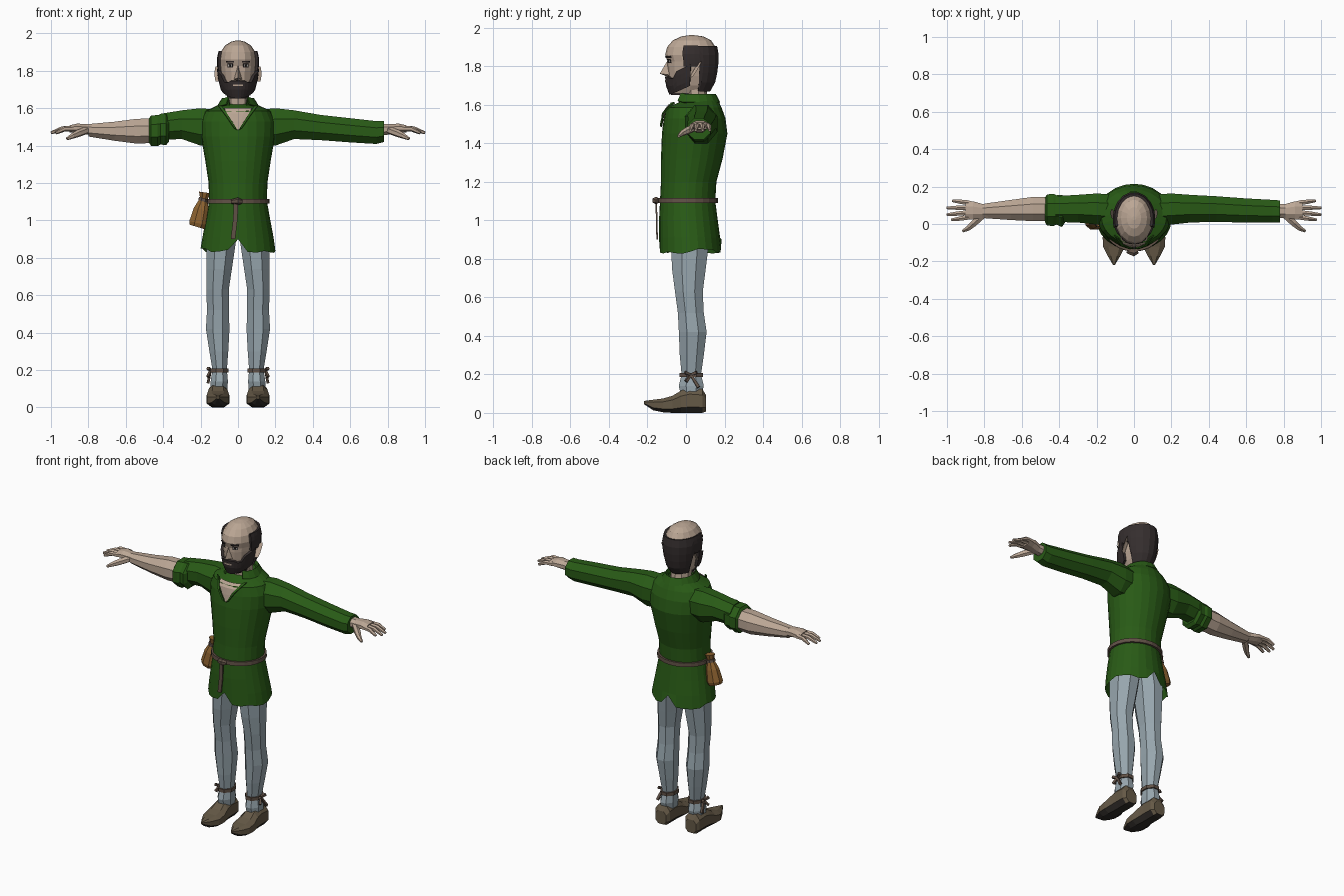
import bpy, bmesh, math, random
from mathutils import Vector as V

random.seed(4)
COL = {"green_cloth": (0.022, 0.105, 0.008), "skin": (0.50, 0.385, 0.30), "pale_blue_cloth": (0.31, 0.38, 0.42),
       "dark_hair": (0.035, 0.027, 0.027), "shoe_leather": (0.13, 0.10, 0.062), "strap_brown": (0.12, 0.083, 0.062),
       "pouch_tan": (0.27, 0.125, 0.03), "sole_dark": (0.03, 0.026, 0.022), "eye_white": (0.6, 0.58, 0.55)}
MAT = {}
for k, c in COL.items():
    MAT[k] = bpy.data.materials.new(k)
    MAT[k].diffuse_color = (*c, 1)


def mesh(name, verts, faces, mat, thick=0):
    me = bpy.data.meshes.new(name)
    me.from_pydata([tuple(v) for v in verts], [], faces)
    bm = bmesh.new()
    bm.from_mesh(me)
    bmesh.ops.recalc_face_normals(bm, faces=bm.faces)
    bm.to_mesh(me)
    bm.free()
    me.materials.append(MAT[mat])
    ob = bpy.data.objects.new(name, me)
    bpy.context.collection.objects.link(ob)
    if thick:
        m = ob.modifiers.new("thickness", "SOLIDIFY")
        m.thickness, m.offset = thick, 0
    return ob


def loft(name, rows, mat, closed=True, caps=True, thick=0):
    n = len(rows[0])
    faces = [(r * n + i, r * n + (i + 1) % n, (r + 1) * n + (i + 1) % n, (r + 1) * n + i)
             for r in range(len(rows) - 1) for i in range(n if closed else n - 1)]
    if closed and caps:
        faces += [tuple(range(n)), tuple(range((len(rows) - 1) * n, len(rows) * n))]
    return mesh(name, [p for r in rows for p in r], faces, mat, thick)


def ring(c, u, v, n=8, power=1.0):
    """Ellipse round c with half-axis vectors u and v; power < 1 makes it boxier."""
    out = []
    for i in range(n):
        a = 2 * math.pi * (i + 0.5) / n
        f = lambda t: math.copysign(abs(t) ** power, t)
        out.append(V(c) + V(u) * f(math.cos(a)) + V(v) * f(math.sin(a)))
    return out


def tube(name, pts, radii, mat, n=6, flat=1.0):
    rows = []
    for i, p in enumerate(pts):
        d = (V(pts[min(i + 1, len(pts) - 1)]) - V(pts[max(i - 1, 0)])).normalized()
        s = d.cross(V((0, 0, 1)) if abs(d.z) < 0.8 else V((0, 1, 0))).normalized()
        rows.append(ring(p, s * radii[i], s.cross(d) * radii[i] * flat, n))
    return loft(name, rows, mat)


def surface(table):
    """Point on a body given rows of (z, half width, front y, back y); angle 0 is the front."""
    def f(deg, z, off=0):
        z = min(max(z, table[0][0]), table[-1][0])
        for a, b in zip(table, table[1:]):
            if z <= b[0]:
                t = (z - a[0]) / (b[0] - a[0])
                w, y0, y1 = [a[i] + (b[i] - a[i]) * t for i in (1, 2, 3)]
                break
        r = math.radians(deg)
        return V(((w + off) * math.sin(r), (y0 + y1) / 2 - ((y1 - y0) / 2 + off) * math.cos(r), z))
    return f


def patch(name, f, angles, lo, hi, mat, off, rows=4, thick=0.008):
    """Shell lying on a body surface between two heights that depend on the angle."""
    return loft(name, [[f(a, lo(a) + (hi(a) - lo(a)) * r / rows, off) for a in angles]
                       for r in range(rows + 1)], mat, closed=False, thick=thick)


# tunic body with a ragged, slit hem
BODY = [(0.83, .20, -.14, .185), (0.91, .19, -.14, .177), (1.0, .173, -.14, .165), (1.10, .155, -.135, .152),
        (1.20, .157, -.13, .158), (1.32, .175, -.13, .19), (1.45, .198, -.125, .215), (1.53, .20, -.115, .205),
        (1.585, .175, -.105, .185), (1.615, .11, -.065, .165), (1.63, .07, -.02, .13)]
body = surface(BODY)
N = 24
rows = [[body(360 * i / N, r[0]) for i in range(N)] for r in BODY]
for i in range(N):
    rows[0][i].z = 0.90 if i in (0, 12) else 0.83 + random.uniform(-0.005, 0.025)
for row in rows[-2:]:
    for p in row:
        p.z += 0.12 * (p.y - 0.06)
loft("tunic", rows, "green_cloth", caps=False)
# neckline opening and collar
rows = []
for z, h in ((1.485, 1), (1.53, 9), (1.57, 18), (1.60, 30)):
    rows.append([body(a * h / 2, z, 0.005) for a in (-2, -1, 0, 1, 2)])
loft("neck_opening", rows, "skin", closed=False, thick=0.004)
for s in (-1, 1):
    loft("neckline_flap", [[(s * .008, -.128, 1.485), (s * .045, -.122, 1.55), (s * .085, -.075, 1.61)],
                           [(s * .022, -.132, 1.495), (s * .066, -.118, 1.56), (s * .105, -.06, 1.612)]],
         "green_cloth", closed=False, thick=0.008)
ang = [35 + i * 290 / 14 for i in range(15)]
crow = lambda rx, ry, z: [(rx * math.sin(math.radians(a)), .055 - ry * math.cos(math.radians(a)),
                           z + .03 * max(0, math.cos(math.radians(a)) - .6)) for a in ang]
loft("collar", [crow(.075, .085, 1.60), crow(.085, .10, 1.652), crow(.108, .118, 1.612)],
     "green_cloth", closed=False, thick=0.008)

# belt with knot and hanging tail
full = [i * 15 for i in range(25)]
patch("belt", body, full, lambda a: 1.09, lambda a: 1.115, "strap_brown", 0.006, 1, 0.012)
tube("belt_knot", [(-.035, -.147, 1.10), (0, -.156, 1.103), (.02, -.147, 1.10)], [.012, .02, .012], "strap_brown")
loft("belt_tail", [[(x - .012, y, z), (x + .012, y, z)] for x, y, z in
                   ((-.01, -.155, 1.10), (-.015, -.152, 1.0), (-.027, -.15, .90))],
     "strap_brown", closed=False, thick=0.008)

# pouch hanging from the belt
tube("pouch", [(-.218, .01, .965), (-.212, .01, .985), (-.196, .01, 1.06), (-.183, .01, 1.115), (-.178, .01, 1.15)],
     [.045, .054, .044, .022, .033], "pouch_tan", 8, 0.8)
tube("pouch_tie", [(-.187, .01, 1.102), (-.182, .01, 1.118)], [.029, .029], "strap_brown", 8)


# arms: rows of (x, y centre, z centre, half depth, half height)
def arm(name, sx, data, mat):
    return loft(name, [ring((sx * x, y, z), (0, ry, 0), (0, 0, rz), 8) for x, y, z, ry, rz in data], mat)


upper = [(.12, .075, 1.50, .09, .10), (.20, .08, 1.50, .09, .108), (.30, .082, 1.512, .08, .083)]
arm("long_sleeve", 1, upper + [(.44, .08, 1.497, .074, .073), (.60, .072, 1.482, .07, .07),
                               (.74, .068, 1.47, .066, .066), (.78, .067, 1.475, .064, .06)], "green_cloth")
arm("short_sleeve", -1, upper + [(.42, .08, 1.50, .075, .075)], "green_cloth")
arm("rolled_cuff", -1, [(.37, .075, 1.49, .075, .075), (.385, .07, 1.485, .093, .09), (.415, .075, 1.485, .085, .085),
                        (.43, .075, 1.48, .093, .09), (.465, .075, 1.48, .09, .088), (.475, .075, 1.48, .073, .072)],
    "green_cloth")
arm("bare_forearm", -1, [(.44, .08, 1.48, .07, .07), (.54, .08, 1.477, .07, .072), (.66, .075, 1.477, .058, .055),
                         (.80, .07, 1.482, .042, .036)], "skin")

for s in (-1, 1):
    # hand with four fingers and a thumb
    arm("hand", s, [(.74, .07, 1.485, .042, .036), (.81, .07, 1.487, .04, .03), (.86, .073, 1.493, .052, .027),
                    (.90, .075, 1.49, .053, .02)], "skin")
    for y, tip, ty in ((.037, .975, .022), (.062, 1.0, .05), (.088, 1.0, .086), (.113, .97, .124)):
        tube("finger", [(s * .88, y, 1.491), (s * (.88 + tip) / 2, (y + ty) / 2, 1.49), (s * tip, ty, 1.468)],
             [.015, .0135, .008], "skin")
    tube("thumb", [(s * .81, .045, 1.482), (s * .855, .005, 1.465), (s * .885, -.022, 1.452), (s * .915, -.038, 1.436)],
         [.02, .02, .015, .008], "skin")

    # leg: rows of (z, inner x, outer x, front y, back y)
    leg = [(.10, .055, .148, -.03, .085), (.14, .052, .148, -.04, .095), (.20, .058, .138, -.025, .08),
           (.30, .05, .155, -.035, .095), (.42, .043, .174, -.04, .11), (.52, .047, .168, -.045, .095),
           (.63, .047, .172, -.06, .09), (.74, .03, .172, -.075, .105), (.86, .012, .172, -.082, .12),
           (.95, .0, .15, -.08, .12)]
    loft("trouser_leg", [ring((s * (a + b) / 2, (c + d) / 2, z), ((b - a) / 2 * 1.04, 0, 0), (0, (d - c) / 2 * 1.04, 0), 8)
                         for z, a, b, c, d in leg], "pale_blue_cloth")
    # ankle strap and its bow
    loft("ankle_strap", [ring((s * .098, .028, z), (.052, 0, 0), (0, .066, 0), 8) for z in (.187, .208)], "strap_brown")
    for dy, dz in ((-.025, -.035), (.04, -.065), (.03, .012), (-.03, .012)):
        tube("strap_bow", [(s * .146, .025, .198), (s * .16, .025 + dy, .198 + dz)], [.008, .011], "strap_brown", 4)
    # pointed shoe with a dark sole: rows of (y, half width, bottom z, top z)
    shoe = [(.105, .04, .008, .09), (.085, .054, 0, .122), (.02, .054, 0, .128), (-.025, .056, 0, .115),
            (-.07, .064, 0, .088), (-.12, .063, .004, .074), (-.17, .036, .014, .068), (-.218, .006, .045, .062)]
    ob = loft("shoe", [ring((s * .107, y, (a + b) / 2), (w, 0, 0), (0, 0, (b - a) / 2 * 1.08), 8, .75)
                       for y, w, a, b in shoe], "shoe_leather")
    for v in ob.data.vertices:
        v.co.z = max(v.co.z, 0)
    ob.data.materials.append(MAT["sole_dark"])
    for p in ob.data.polygons:
        p.material_index = int(p.normal.z < -0.6)

# neck and head
loft("neck", [ring((0, y, z), (r, 0, 0), (0, r, 0), 10) for z, y, r in ((1.54, .055, .075), (1.62, .05, .064), (1.72, .04, .062))], "skin")
HEAD = [(1.655, .05, -.07, .10), (1.70, .075, -.087, .135), (1.75, .088, -.092, .148), (1.80, .095, -.097, .155),
        (1.825, .098, -.096, .157), (1.86, .10, -.108, .158), (1.90, .093, -.098, .153), (1.935, .07, -.068, .13),
        (1.955, .038, -.025, .09), (1.962, .01, .02, .04)]
head = surface(HEAD)
loft("head", [[head(i * 22.5, r[0]) for i in range(16)] for r in HEAD], "skin")
mesh("nose", [(0, -.096, 1.83), (-.022, -.085, 1.755), (.022, -.085, 1.755), (0, -.136, 1.762), (0, -.085, 1.742)],
     [(0, 1, 3), (0, 3, 2), (1, 4, 3), (4, 2, 3), (0, 2, 4, 1)], "skin")

# ring of hair round the bald crown, reaching lower behind the ears
patch("hair", head, [72, 84, 97, 108, 116] + list(range(130, 231, 20)) + [244, 252, 263, 276, 288],
      lambda a: 1.672 if 112 < a < 248 else 1.80, lambda a: 1.905, "dark_hair", 0.007, 5, 0.014)
# beard with side whiskers, moustache line rising to the ears
patch("beard", head, list(range(-88, 89, 11)),
      lambda a: 1.655 + .045 * (abs(a) / 88) ** 2,
      lambda a: 1.747 if abs(a) < 24 else (1.738 if abs(a) < 46 else 1.765 + .045 * (abs(a) - 46) / 42),
      "dark_hair", 0.009, 4, 0.016)
mesh("beard_underside", [head(a, 1.657, .008) for a in range(-88, 89, 22)], [tuple(range(9))], "dark_hair", 0.01)
patch("mouth", head, [-15, 0, 15], lambda a: 1.718, lambda a: 1.728, "skin", 0.018, 1, 0.004)

for s in (-1, 1):
    # eyes, brows and ears
    patch("eye_socket", head, [s * a for a in (16, 24, 33)], lambda a: 1.818, lambda a: 1.838, "dark_hair", .002, 1, .003)
    patch("eye_white", head, [s * a for a in (18, 24, 31)], lambda a: 1.823, lambda a: 1.833, "eye_white", .004, 1, .003)
    patch("iris", head, [s * a for a in (22, 27)], lambda a: 1.822, lambda a: 1.834, "sole_dark", .006, 1, .003)
    patch("brow", head, [s * a for a in (12, 24, 38)], lambda a: 1.845, lambda a: 1.853, "dark_hair", .003, 1, .005)
    loft("ear", [ring((s * x, y, z), (s * .007, .004, 0), (0, r * .6, r), 8)
                 for x, y, z, r in ((.092, .04, 1.775, .03), (.107, .045, 1.78, .04), (.118, .056, 1.784, .043))], "skin")
